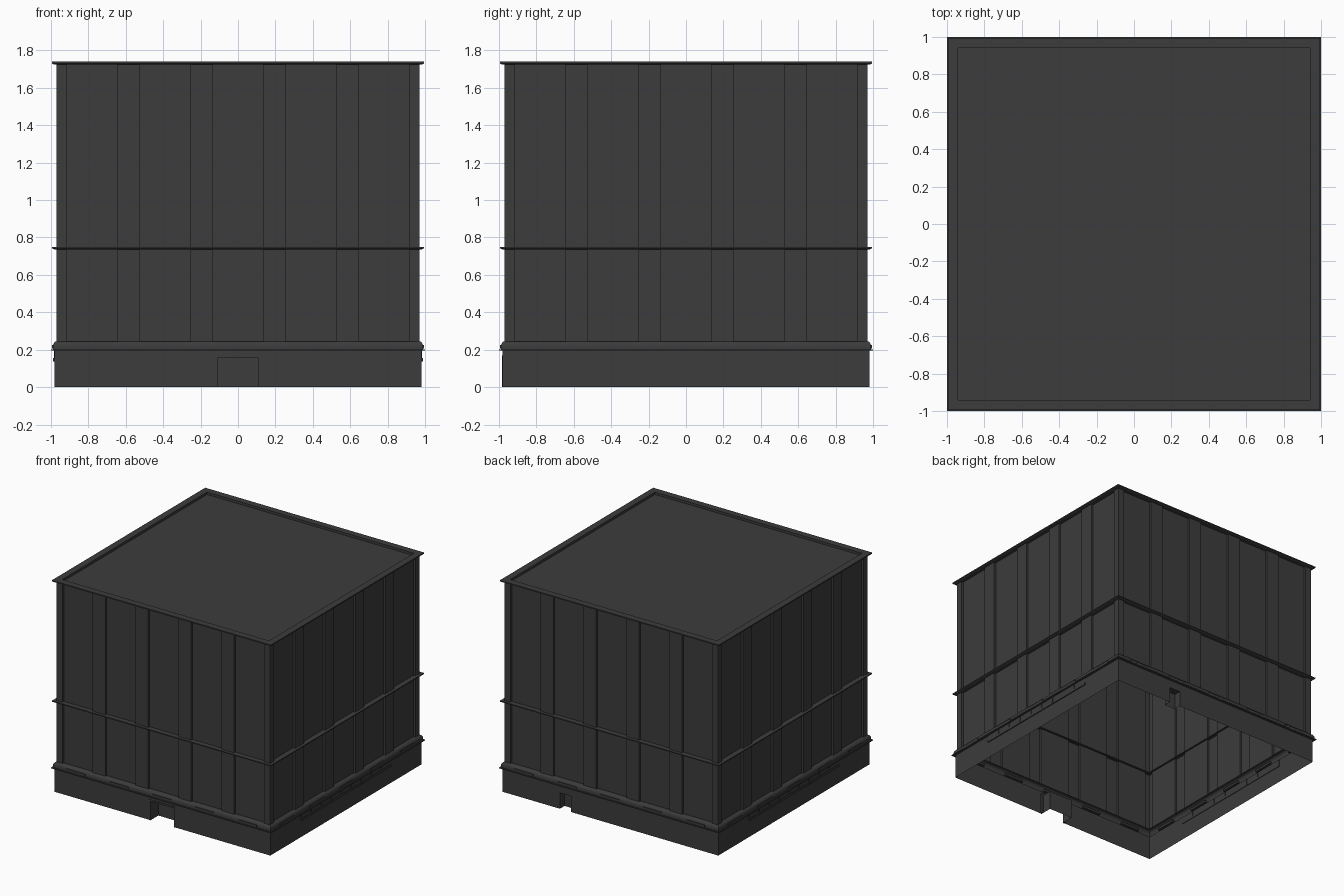
import bpy, bmesh, math

if "Cube" in bpy.data.objects:
    bpy.data.objects.remove(bpy.data.objects["Cube"])

DARK = bpy.data.materials.new("dark_grey")
DARK.diffuse_color = (0.045, 0.045, 0.045, 1)
DARK.use_nodes = True
DARK.node_tree.nodes["Principled BSDF"].inputs["Base Color"].default_value = DARK.diffuse_color
BAYS = [-0.78, -0.39, 0.0, 0.39, 0.78]
CORNERS = [(-1, -1), (1, -1), (1, 1), (-1, 1)]


def finish(name, bm):
    bmesh.ops.remove_doubles(bm, verts=bm.verts, dist=1e-5)
    mesh = bpy.data.meshes.new(name)
    bm.to_mesh(mesh)
    bm.free()
    mesh.materials.append(DARK)
    ob = bpy.data.objects.new(name, mesh)
    bpy.context.collection.objects.link(ob)
    return ob


def rot(p, k):
    """Quarter turns about z: k = 0 front, 1 right, 2 back, 3 left."""
    x, y, z = p
    for _ in range(k):
        x, y = -y, x
    return (x, y, z)


def face(bm, pts, k=0):
    bm.faces.new([bm.verts.new(rot(p, k)) for p in pts])


def box(bm, x0, x1, y0, y1, z0, z1, k=0):
    b = [(x0, y0), (x1, y0), (x1, y1), (x0, y1)]
    face(bm, [(x, y, z1) for x, y in b], k)
    face(bm, [(x, y, z0) for x, y in reversed(b)], k)
    for i in range(4):
        p, q = b[i], b[(i + 1) % 4]
        face(bm, [(*p, z0), (*q, z0), (*q, z1), (*p, z1)], k)


def square_sweep(name, profile, cap=False):
    """Sweep (half width, z) points around a square plan."""
    bm = bmesh.new()
    rings = [[bm.verts.new((r * x, r * y, z)) for x, y in CORNERS] for r, z in profile]
    for a, b in zip(rings, rings[1:]):
        for i in range(4):
            j = (i + 1) % 4
            bm.faces.new((a[i], a[j], b[j], b[i]))
    if cap:
        bm.faces.new(rings[-1])
    return finish(name, bm)


def panel_walls(name, z0, z1, w=0.97, d=0.018, half=0.137):
    """Plan outline with five recessed bays per side, raised as a sheet."""
    side = [(-w, -w)]
    for c in BAYS:
        side += [(c - half, -w), (c - half, -w + d), (c + half, -w + d), (c + half, -w)]
    side.append((w, -w))
    bm = bmesh.new()
    for k in range(4):
        for p, q in zip(side, side[1:]):
            face(bm, [(*p, z0), (*q, z0), (*q, z1), (*p, z1)], k)
    return finish(name, bm)


# walls in two storeys
panel_walls("lower_walls", 0.245, 0.737)
panel_walls("upper_walls", 0.75, 1.725)

# belt course, base moulding and roof with parapet
square_sweep("belt_course", [(0.952, 0.737), (0.985, 0.737), (0.995, 0.742),
                             (0.995, 0.75), (0.952, 0.75)])
arc = [(0.97 + 0.02 * math.cos(t), 0.215 + 0.03 * math.sin(t))
       for t in [i * math.pi / 8 for i in range(5)]]
square_sweep("base_moulding", [(0.98, 0.195), (1.0, 0.195), (1.0, 0.202), (0.99, 0.202)]
             + arc + [(0.952, 0.245)])
square_sweep("roof", [(0.952, 1.725), (0.985, 1.725), (0.995, 1.73), (0.995, 1.74),
                      (0.94, 1.74), (0.94, 1.72)], cap=True)

# vents along the moulding
bm = bmesh.new()
for k in range(4):
    for c in BAYS:
        box(bm, c - 0.086, c + 0.086, -0.994, -0.97, 0.207, 0.225, k)
finish("moulding_vents", bm)


# plinth walls with a recessed doorway in the front and back
def door_wall(name, k, x0, x1, h, depth):
    bm = bmesh.new()
    w, t = 0.98, 0.198
    b = -w + depth
    face(bm, [(-w, -w, 0), (x0, -w, 0), (x0, -w, t), (-w, -w, t)], k)
    face(bm, [(x1, -w, 0), (w, -w, 0), (w, -w, t), (x1, -w, t)], k)
    face(bm, [(x0, -w, h), (x1, -w, h), (x1, -w, t), (x0, -w, t)], k)
    face(bm, [(x0, -w, 0), (x0, b, 0), (x0, b, h), (x0, -w, h)], k)
    face(bm, [(x1, b, 0), (x1, -w, 0), (x1, -w, h), (x1, b, h)], k)
    face(bm, [(x0, -w, h), (x0, b, h), (x1, b, h), (x1, -w, h)], k)
    face(bm, [(x0, b, 0), (x1, b, 0), (x1, b, h), (x0, b, h)], k)
    finish(name, bm)


door_wall("front_plinth", 0, -0.108, 0.108, 0.157, 0.1)
door_wall("back_plinth", 2, -0.46, -0.36, 0.13, 0.06)

bm = bmesh.new()
for k in (1, 3):
    face(bm, [(-0.98, -0.98, 0), (0.98, -0.98, 0), (0.98, -0.98, 0.198), (-0.98, -0.98, 0.198)], k)
finish("side_plinths", bm)

# front door surround
bm = bmesh.new()
for s in (-1, 1):
    box(bm, min(s * 0.108, s * 0.12), max(s * 0.108, s * 0.12), -0.984, -0.96, 0, 0.17)
box(bm, -0.108, 0.108, -0.984, -0.96, 0.157, 0.17)
finish("door_surround", bm)

# three low windows with sills on each side
bm = bmesh.new()
for k in (1, 3):
    for c in (-0.39, 0.0, 0.39):
        box(bm, c - 0.192, c + 0.192, -0.988, -0.975, 0.137, 0.155, k)
        for i in range(3):
            m = c + (i - 1) * 0.129
            box(bm, m - 0.0625, m + 0.0625, -0.984, -0.975, 0.155, 0.195, k)
finish("side_windows", bm)
